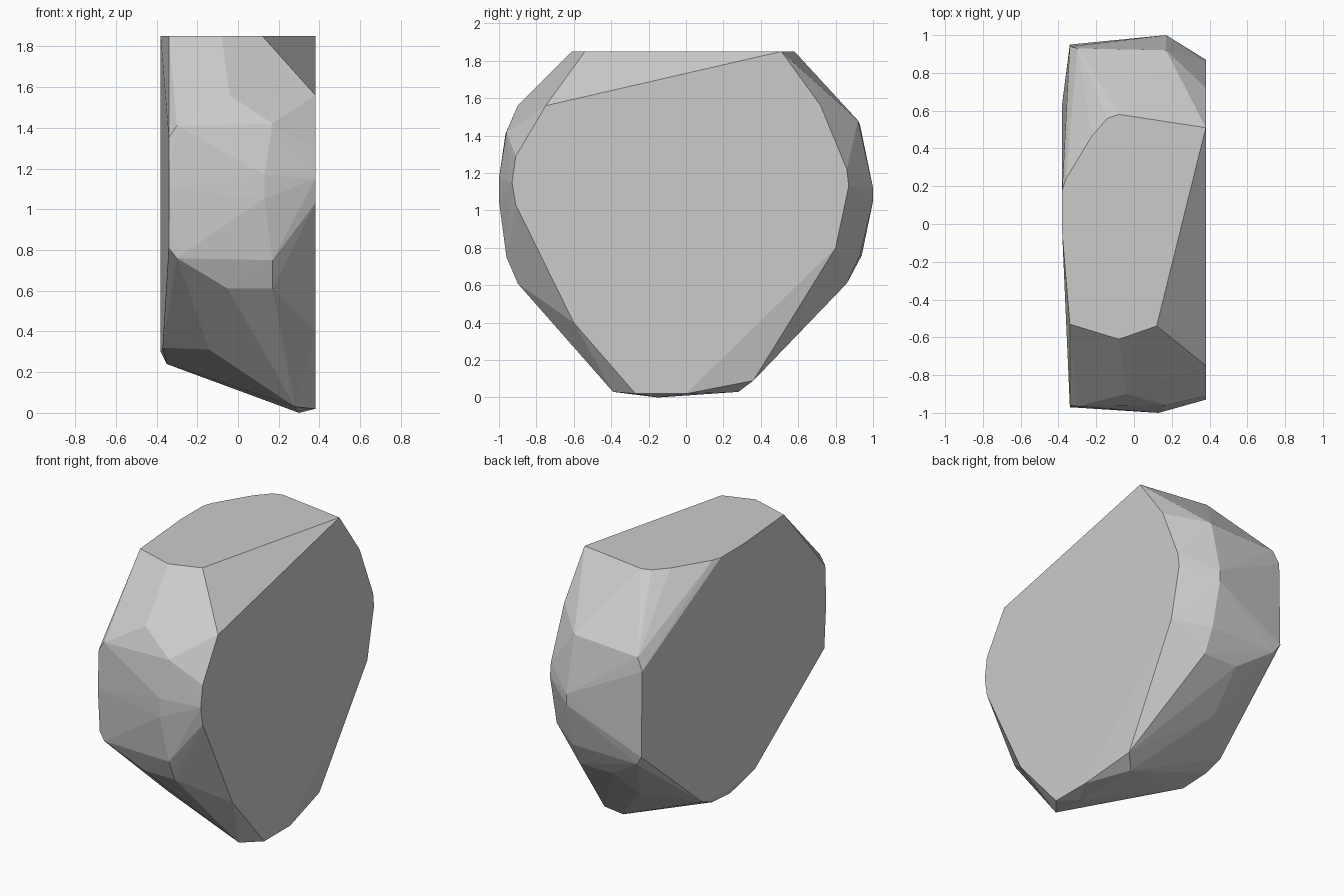
import bpy, bmesh

# Flat right-hand cut of the rock: (y, z) outline at x = 0.38
right_cut = [(0.51, 1.85), (0.72, 1.56), (0.86, 1.22), (0.87, 1.13), (0.80, 0.80),
             (0.0, 0.02), (-0.27, 0.02), (-0.60, 0.40), (-0.91, 1.03),
             (-0.93, 1.15), (-0.91, 1.29), (-0.75, 1.56)]

# Flat top: (x, y) outline at z = 1.85
top_cut = [(0.12, -0.54), (-0.08, -0.61), (-0.34, -0.53), (-0.38, -0.05),
           (-0.38, 0.18), (-0.36, 0.24), (-0.22, 0.47), (-0.14, 0.56), (-0.08, 0.58)]

# Chipped front and back corners
front = [(-0.04, -0.90, 1.56), (0.17, -0.96, 1.42), (-0.30, -0.965, 1.41),
         (-0.34, -0.96, 1.35), (0.13, -1.0, 1.17), (0.13, -1.0, 1.05),
         (-0.34, -0.97, 1.10), (0.17, -0.96, 0.75), (-0.30, -0.96, 0.76),
         (-0.34, -0.95, 0.81), (0.17, -0.90, 0.61), (-0.05, -0.90, 0.61)]
back = [(0.17, 0.92, 1.48), (-0.30, 0.93, 1.46), (-0.34, 0.94, 1.38),
        (0.17, 1.0, 1.12), (0.17, 1.0, 1.05), (-0.34, 0.95, 0.82),
        (-0.30, 0.94, 0.76), (0.17, 0.93, 0.76), (0.17, 0.86, 0.61),
        (-0.07, 0.86, 0.61), (-0.10, 0.62, 0.39)]

# Slanted underside and left side
under = [(0.30, -0.15, 0.0), (0.28, -0.39, 0.03), (0.26, 0.28, 0.03),
         (0.34, 0.36, 0.09), (-0.14, -0.53, 0.31), (-0.37, -0.19, 0.32),
         (-0.35, 0.04, 0.24), (-0.36, 0.24, 0.26), (-0.37, 0.36, 0.31),
         (-0.38, 0.05, 0.30), (-0.38, 0.64, 1.10)]

points = [(0.38, y, z) for y, z in right_cut]
points += [(x, y, 1.85) for x, y in top_cut]
points += front + back + under

# Wrap the corners in a faceted convex shell
bm = bmesh.new()
for p in points:
    bm.verts.new(p)
result = bmesh.ops.convex_hull(bm, input=bm.verts)
loose = [v for v in bm.verts if not v.link_faces]
bmesh.ops.delete(bm, geom=loose, context='VERTS')
bmesh.ops.dissolve_limit(bm, angle_limit=0.01, verts=bm.verts, edges=bm.edges)
bmesh.ops.recalc_face_normals(bm, faces=bm.faces)

mesh = bpy.data.meshes.new("rock")
bm.to_mesh(mesh)
bm.free()
rock = bpy.data.objects.new("rock", mesh)
bpy.context.collection.objects.link(rock)
